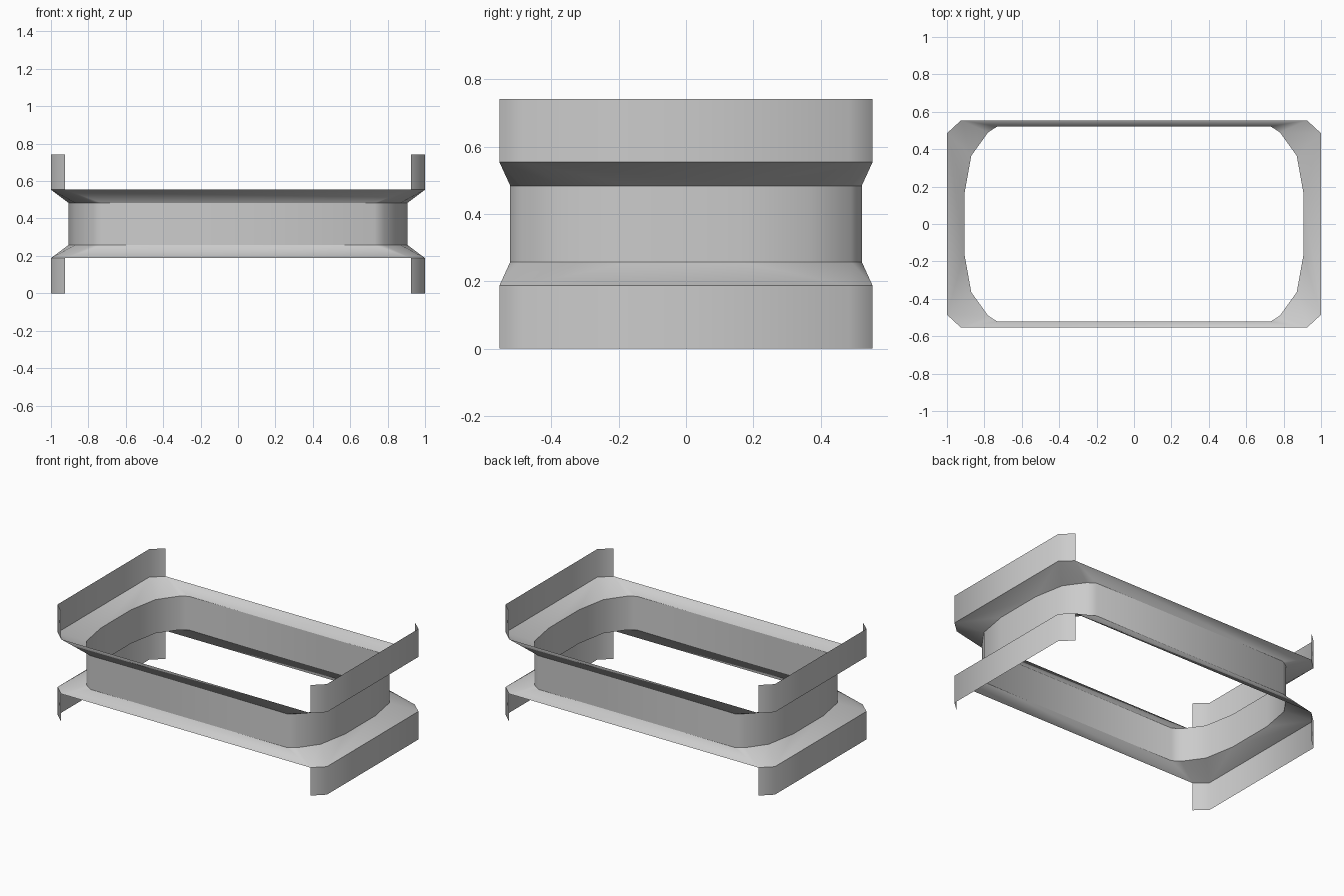
import bpy, bmesh, math

cube = bpy.data.objects.get("Cube")
if cube:
    bpy.data.objects.remove(cube)

# Material
grey = bpy.data.materials.new("plain grey")
grey.use_nodes = True
colour = (0.6, 0.6, 0.6, 1)
grey.diffuse_color = colour
grey.node_tree.nodes["Principled BSDF"].inputs["Base Color"].default_value = colour

# Quarter outlines, running from the long back side to the right-hand end
INNER = [(0.73, 0.522), (0.78, 0.49), (0.87, 0.365), (0.907, 0.16)]
OUTER = [(0.925, 0.554), (1.0, 0.485)]
HEIGHT, FLARE, NECK = 0.742, 0.188, 0.258


def full_loop(quarter):
    """Mirror a quarter outline into a closed clockwise loop."""
    right = quarter + [(x, -y) for x, y in reversed(quarter)]
    return right + [(-x, -y) for x, y in right]


def finish(name, bm):
    bmesh.ops.remove_doubles(bm, verts=bm.verts, dist=0.0001)
    mesh = bpy.data.meshes.new(name)
    bm.to_mesh(mesh)
    bm.free()
    mesh.materials.append(grey)
    obj = bpy.data.objects.new(name, mesh)
    bpy.context.collection.objects.link(obj)
    bpy.ops.object.select_all(action='DESELECT')
    obj.select_set(True)
    bpy.context.view_layer.objects.active = obj
    bpy.ops.object.shade_smooth_by_angle(angle=math.radians(50))
    return obj


def strip(name, points, low, high, closed):
    """Upright band following a plan outline."""
    bm = bmesh.new()
    bottom = [bm.verts.new((x, y, low)) for x, y in points]
    top = [bm.verts.new((x, y, high)) for x, y in points]
    n = len(points)
    for i in range(n if closed else n - 1):
        j = (i + 1) % n
        bm.faces.new((bottom[j], bottom[i], top[i], top[j]))
    return finish(name, bm)


def flare(name, inner_z, outer_z):
    """Sloping band from the rounded neck to the chamfered rim."""
    bm = bmesh.new()
    inner = [bm.verts.new((x, y, inner_z)) for x, y in full_loop(INNER)]
    outer = [bm.verts.new((x, y, outer_z)) for x, y in full_loop(OUTER)]
    for corner in range(4):
        a, b, c, d = inner[corner * 4:corner * 4 + 4]
        p, q = outer[corner * 2:corner * 2 + 2]
        next_in = inner[(corner * 4 + 4) % 16]
        next_out = outer[(corner * 2 + 2) % 8]
        bm.faces.new((a, b, p))
        bm.faces.new((b, c, q, p))
        bm.faces.new((c, d, q))
        bm.faces.new((d, next_in, next_out, q))
    if inner_z > outer_z:
        bmesh.ops.reverse_faces(bm, faces=bm.faces)
    bm.normal_update()
    return finish(name, bm)


# Neck and its two flares
strip("neck_wall", full_loop(INNER), NECK, HEIGHT - NECK, True)
flare("lower_flare", NECK, FLARE)
flare("upper_flare", HEIGHT - NECK, HEIGHT - FLARE)

# Lips standing on the rim at both ends
rim = full_loop(OUTER)
for side, points in (("left", rim[:4]), ("right", rim[4:])):
    strip(side + "_lower_lip", points, 0, FLARE, False)
    strip(side + "_upper_lip", points, HEIGHT - FLARE, HEIGHT, False)
